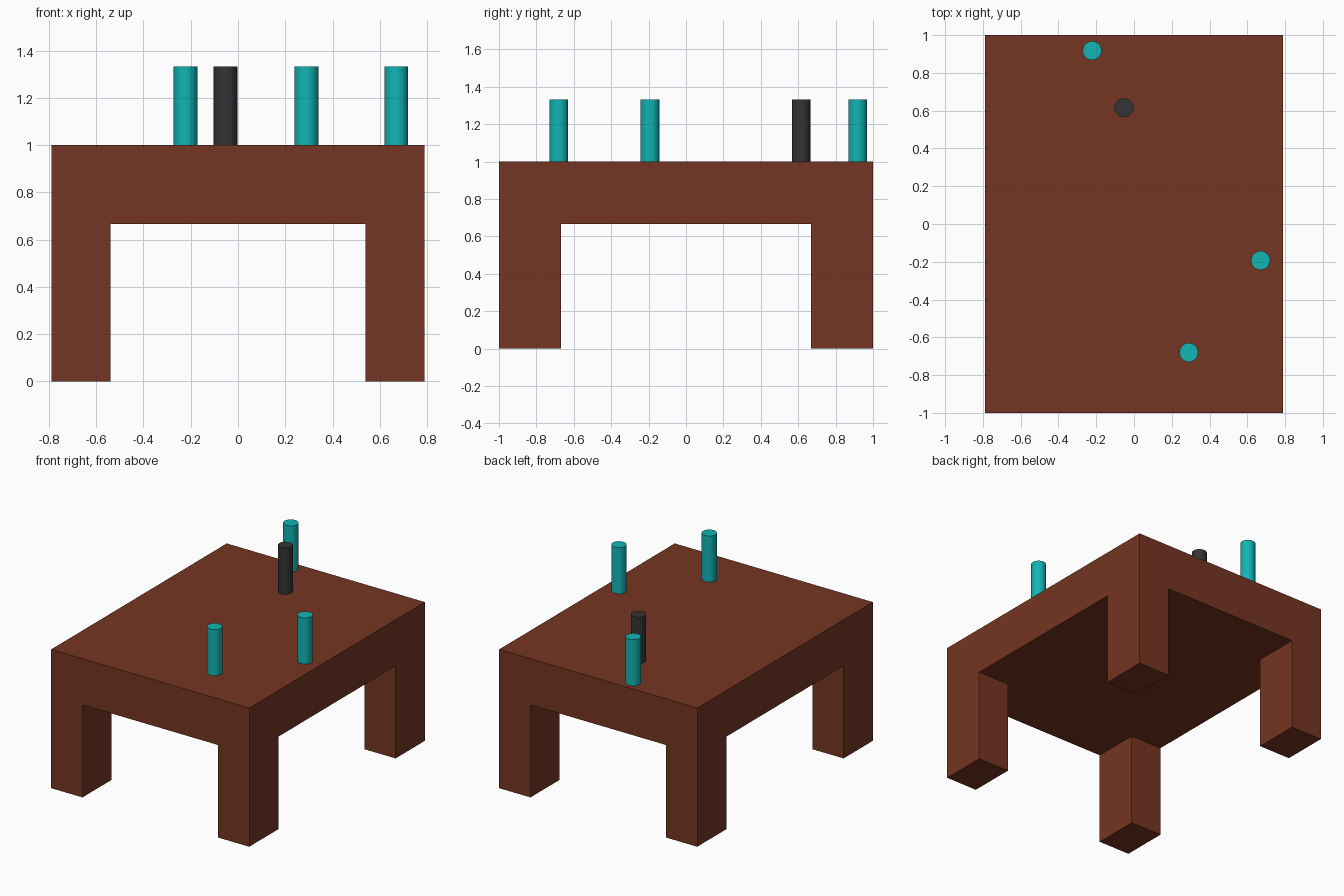
import bpy

if "Cube" in bpy.data.objects:
    bpy.data.objects.remove(bpy.data.objects["Cube"])

HALF_X, HALF_Y = 0.79, 1.0
LEG_X, LEG_Y = 0.25, 0.333
UNDERSIDE, TOP, PEG_TOP = 0.667, 1.0, 1.333


def material(name, rgb):
    mat = bpy.data.materials.new(name)
    mat.diffuse_color = (*rgb, 1)
    mat.use_nodes = True
    mat.node_tree.nodes["Principled BSDF"].inputs["Base Color"].default_value = mat.diffuse_color
    return mat


def box(name, center, size, mat):
    bpy.ops.mesh.primitive_cube_add(size=1, location=center)
    ob = bpy.context.object
    ob.name = name
    ob.scale = size
    bpy.ops.object.transform_apply(location=False, rotation=False, scale=True)
    ob.data.materials.append(mat)


def peg(name, x, y, mat):
    bpy.ops.mesh.primitive_cylinder_add(
        vertices=32, radius=0.05, depth=PEG_TOP - TOP,
        location=(x, y, (PEG_TOP + TOP) / 2))
    ob = bpy.context.object
    ob.name = name
    ob.data.materials.append(mat)
    bpy.ops.object.shade_smooth_by_angle()


brown = material("brown", (0.178, 0.036, 0.016))
teal = material("teal", (0.006, 0.46, 0.46))
charcoal = material("charcoal", (0.034, 0.034, 0.034))

# Thick top slab
box("tabletop", (0, 0, (UNDERSIDE + TOP) / 2),
    (2 * HALF_X, 2 * HALF_Y, TOP - UNDERSIDE), brown)

# Four corner legs, flush with the slab's sides
for sy, end in ((-1, "front"), (1, "back")):
    for sx, side in ((-1, "left"), (1, "right")):
        box(f"{end}_{side}_leg",
            (sx * (HALF_X - LEG_X / 2), sy * (HALF_Y - LEG_Y / 2), UNDERSIDE / 2),
            (LEG_X, LEG_Y, UNDERSIDE), brown)

# Round pegs standing on the top
for i, (x, y) in enumerate(((-0.222, 0.918), (0.67, -0.193), (0.29, -0.68)), 1):
    peg(f"teal_peg_{i}", x, y, teal)
peg("dark_peg", -0.053, 0.616, charcoal)
